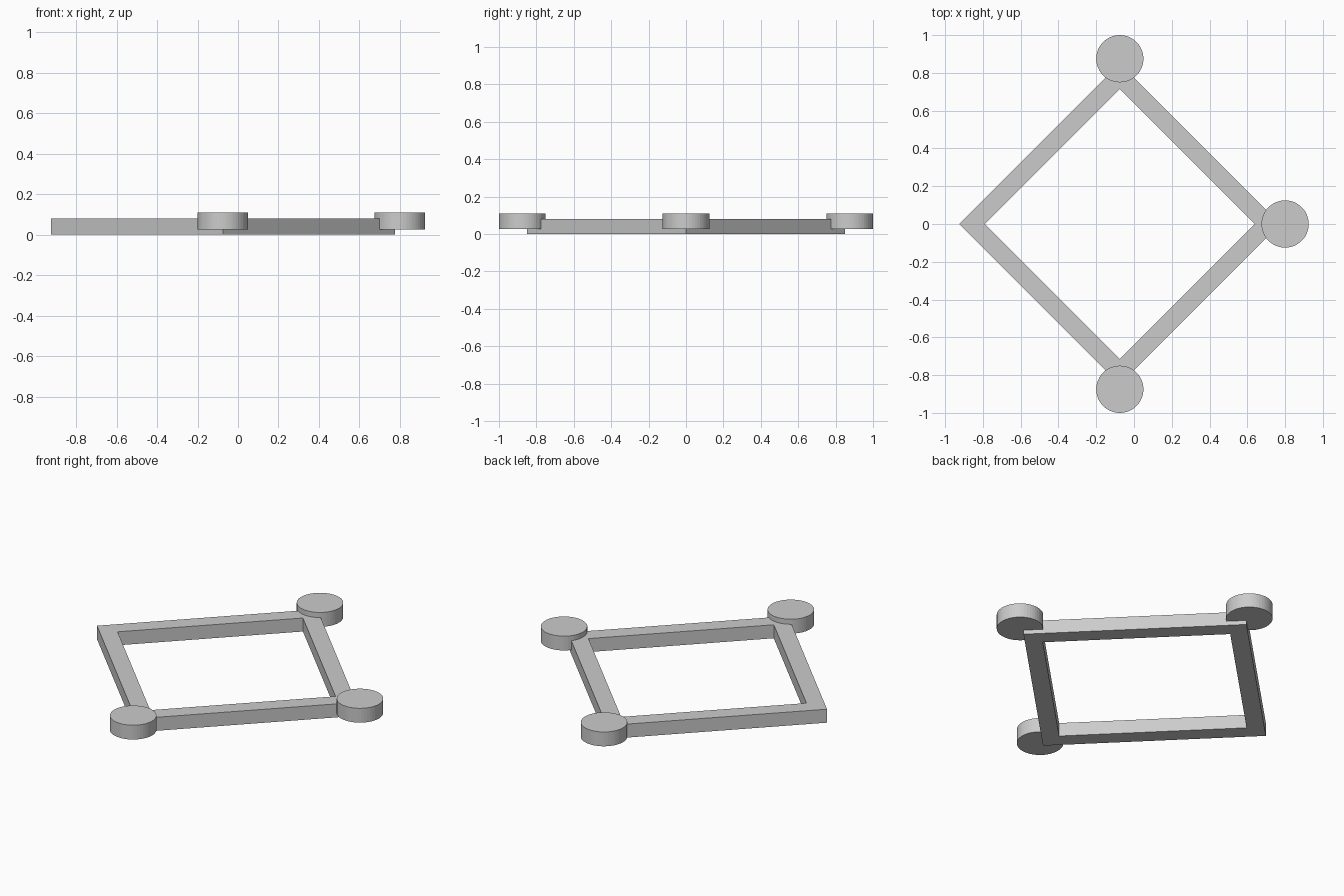
import bpy, bmesh
from math import cos, sin, pi

if "Cube" in bpy.data.objects:
    bpy.data.objects.remove(bpy.data.objects["Cube"])

CX = -0.075          # frame centre in x
OUTER, INNER = 0.85, 0.715
FRAME_H = 0.08
DISC_R, DISC_Z0, DISC_Z1 = 0.125, 0.025, 0.11


def add_object(name, bm, loc):
    bmesh.ops.recalc_face_normals(bm, faces=bm.faces)
    mesh = bpy.data.meshes.new(name)
    bm.to_mesh(mesh)
    bm.free()
    obj = bpy.data.objects.new(name, mesh)
    obj.location = loc
    bpy.context.collection.objects.link(obj)
    return obj


# Square frame turned 45 degrees: four-sided ring, extruded upwards
bm = bmesh.new()
rings = [[bm.verts.new((r * cos(i * pi / 2), r * sin(i * pi / 2), 0)) for i in range(4)]
         for r in (OUTER, INNER)]
for i in range(4):
    j = (i + 1) % 4
    bm.faces.new((rings[0][i], rings[0][j], rings[1][j], rings[1][i]))
base = bm.faces[:]
top = bmesh.ops.extrude_face_region(bm, geom=base, use_keep_orig=True)["geom"]
bmesh.ops.translate(bm, verts=[v for v in top if isinstance(v, bmesh.types.BMVert)],
                    vec=(0, 0, FRAME_H))
add_object("square_frame", bm, (CX, 0, 0))

# Round discs on three of the corners
for name, x, y in (("right_disc", 0.875, 0), ("back_disc", 0, 0.875), ("front_disc", 0, -0.875)):
    bm = bmesh.new()
    bmesh.ops.create_cone(bm, cap_ends=True, segments=48, radius1=DISC_R, radius2=DISC_R,
                          depth=DISC_Z1 - DISC_Z0)
    add_object(name, bm, (CX + x, y, (DISC_Z0 + DISC_Z1) / 2))
